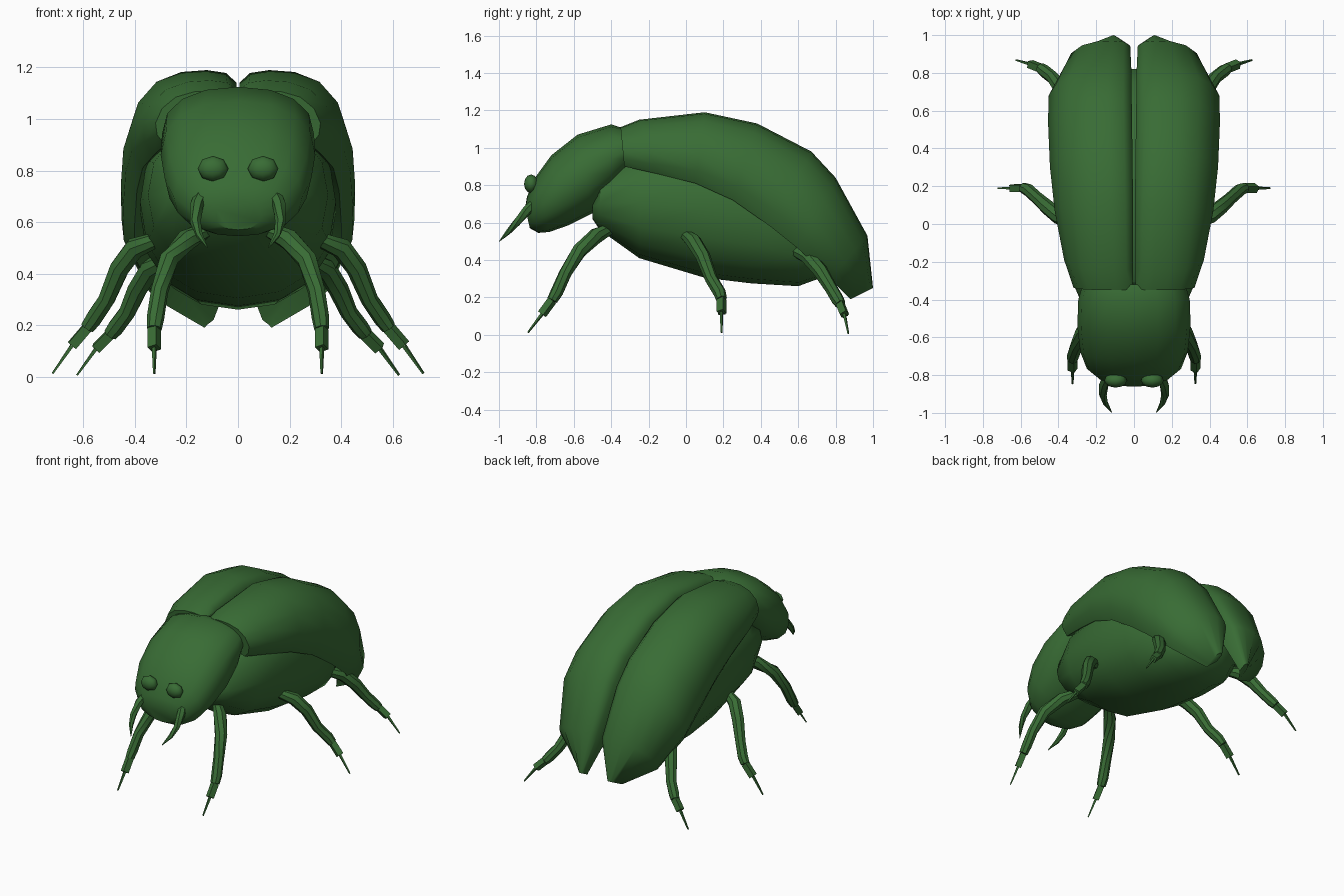
import bpy, bmesh, math
from mathutils import Vector

green = bpy.data.materials.new("beetle_green")
green.diffuse_color = (0.04, 0.15, 0.035, 1)


def finish(bm, name, angle=40):
    bmesh.ops.recalc_face_normals(bm, faces=bm.faces)
    me = bpy.data.meshes.new(name)
    bm.to_mesh(me)
    bm.free()
    me.materials.append(green)
    ob = bpy.data.objects.new(name, me)
    bpy.context.collection.objects.link(ob)
    bpy.ops.object.select_all(action='DESELECT')
    ob.select_set(True)
    bpy.context.view_layer.objects.active = ob
    bpy.ops.object.shade_smooth_by_angle(angle=math.radians(angle))
    return ob


def loft(bm, rings):
    vs = [[bm.verts.new(p) for p in r] for r in rings]
    n = len(vs[0])
    for a, b in zip(vs, vs[1:]):
        for i in range(n):
            j = (i + 1) % n
            bm.faces.new((a[i], a[j], b[j], b[i]))
    bm.faces.new(vs[0])
    bm.faces.new(vs[-1])


def oval(top, bottom, hw, n=16, power=0.88):
    """Rounded ring spanning a top and a bottom (y, z) point."""
    t, b = Vector(top), Vector(bottom)
    ring = []
    for i in range(n):
        a = 2 * math.pi * i / n
        c, s = math.cos(a), math.sin(a)
        x = math.copysign(abs(c) ** power, c) * hw
        k = math.copysign(abs(s) ** power, s)
        p = (t + b) / 2 + (t - b) / 2 * k
        ring.append((x, p.x, p.y))
    return ring


def tube(bm, pts, radii, n=8):
    rings = []
    P = [Vector(p) for p in pts]
    for i, p in enumerate(P):
        d = (P[min(i + 1, len(P) - 1)] - P[max(i - 1, 0)]).normalized()
        u = d.cross(Vector((0.3, 1, 0.5))).normalized()
        v = d.cross(u)
        rings.append([p + radii[i] * (u * math.cos(a) + v * math.sin(a))
                      for a in [2 * math.pi * (k + 0.5) / n for k in range(n)]])
    loft(bm, rings)


# Abdomen: y, bottom z, top z, half width
bm = bmesh.new()
loft(bm, [oval((y, t), (y, b), w) for y, b, t, w in [
    (-0.50, 0.62, 0.74, 0.18), (-0.46, 0.56, 0.85, 0.26), (-0.25, 0.41, 1.00, 0.35),
    (0.10, 0.305, 1.05, 0.38), (0.35, 0.275, 1.00, 0.38), (0.60, 0.26, 0.85, 0.33),
    (0.75, 0.315, 0.68, 0.24), (0.82, 0.42, 0.55, 0.10)]])
finish(bm, "abdomen")

# Head and neck shield: top (y, z), bottom (y, z), half width
bm = bmesh.new()
loft(bm, [oval(t, b, w) for t, b, w in [
    ((-0.32, 1.10), (-0.31, 0.88), 0.27), ((-0.40, 1.125), (-0.40, 0.76), 0.295),
    ((-0.58, 1.07), (-0.50, 0.65), 0.30), ((-0.72, 0.96), (-0.63, 0.585), 0.285),
    ((-0.80, 0.85), (-0.73, 0.55), 0.25), ((-0.85, 0.74), (-0.79, 0.545), 0.18),
    ((-0.86, 0.68), (-0.835, 0.57), 0.09)]])
finish(bm, "head")

# Wing cover cross-section (across, down) and stations: top, bottom edge, inner x, outer x
SECTION = [(0, 0.13), (0.10, 0.03), (0.28, 0), (0.52, 0.02), (0.75, 0.12), (0.92, 0.33),
           (1, 0.6), (0.98, 0.82), (0.88, 1), (0.6, 0.8), (0, 0.5)]
STATIONS = [((-0.35, 1.11), (-0.33, 0.90), 0.008, 0.32), ((-0.25, 1.15), (-0.15, 0.86), 0.005, 0.37),
            ((0.10, 1.19), (0.05, 0.81), 0.005, 0.42), ((0.38, 1.13), (0.25, 0.72), 0.008, 0.445),
            ((0.67, 0.98), (0.45, 0.58), 0.012, 0.455), ((0.80, 0.84), (0.60, 0.46), 0.012, 0.452),
            ((0.97, 0.53), (0.77, 0.30), 0.02, 0.36), ((1.00, 0.25), (0.88, 0.19), 0.095, 0.135)]

# Leg paths: upper leg points, then foot end and claw tip
LEGS = {
    "front_leg": [(0.12, -0.40, 0.57), (0.20, -0.48, 0.53), (0.27, -0.57, 0.45),
                  (0.305, -0.645, 0.33), (0.32, -0.69, 0.23), (0.325, -0.715, 0.185),
                  (0.325, -0.77, 0.11), (0.325, -0.845, 0.012)],
    "middle_leg": [(0.32, 0.00, 0.53), (0.40, 0.04, 0.50), (0.46, 0.09, 0.42),
                   (0.51, 0.135, 0.30), (0.56, 0.18, 0.225), (0.585, 0.19, 0.19),
                   (0.645, 0.19, 0.12), (0.72, 0.19, 0.012)],
    "hind_leg": [(0.28, 0.58, 0.45), (0.34, 0.65, 0.42), (0.39, 0.72, 0.34),
                 (0.43, 0.775, 0.25), (0.475, 0.81, 0.19), (0.495, 0.825, 0.165),
                 (0.55, 0.847, 0.11), (0.625, 0.868, 0.006)],
}

for side, s in (("right", 1), ("left", -1)):
    # Wing cover
    bm = bmesh.new()
    loft(bm, [[(s * (xi + (xo - xi) * u), t[0] + (b[0] - t[0]) * v, t[1] + (b[1] - t[1]) * v)
               for u, v in SECTION] for t, b, xi, xo in STATIONS])
    finish(bm, side + "_wing_cover", 50)

    # Eye
    bm = bmesh.new()
    bmesh.ops.create_uvsphere(bm, u_segments=8, v_segments=6, radius=1)
    for v in bm.verts:
        x, y, z = v.co
        v.co = (s * (0.097 + 0.06 * x), -0.828 - 0.038 * z, 0.807 + 0.05 * y)
    finish(bm, side + "_eye", 60)

    # Mandible
    bm = bmesh.new()
    tube(bm, [(s * x, y, z) for x, y, z in [(0.14, -0.79, 0.72), (0.16, -0.85, 0.665),
         (0.165, -0.905, 0.60), (0.15, -0.95, 0.55), (0.118, -0.998, 0.50)]],
         [0.024, 0.026, 0.021, 0.014, 0.002], 6)
    finish(bm, side + "_mandible", 50)

    # Legs: tapering limb, square foot, thin claw
    for name, pts in LEGS.items():
        p = [(s * x, y, z) for x, y, z in pts]
        bm = bmesh.new()
        tube(bm, p[:6], [0.03, 0.042, 0.04, 0.034, 0.034, 0.029])
        tube(bm, p[5:7], [0.027, 0.027], 4)
        tube(bm, p[6:8], [0.01, 0.005], 4)
        finish(bm, side + "_" + name)
